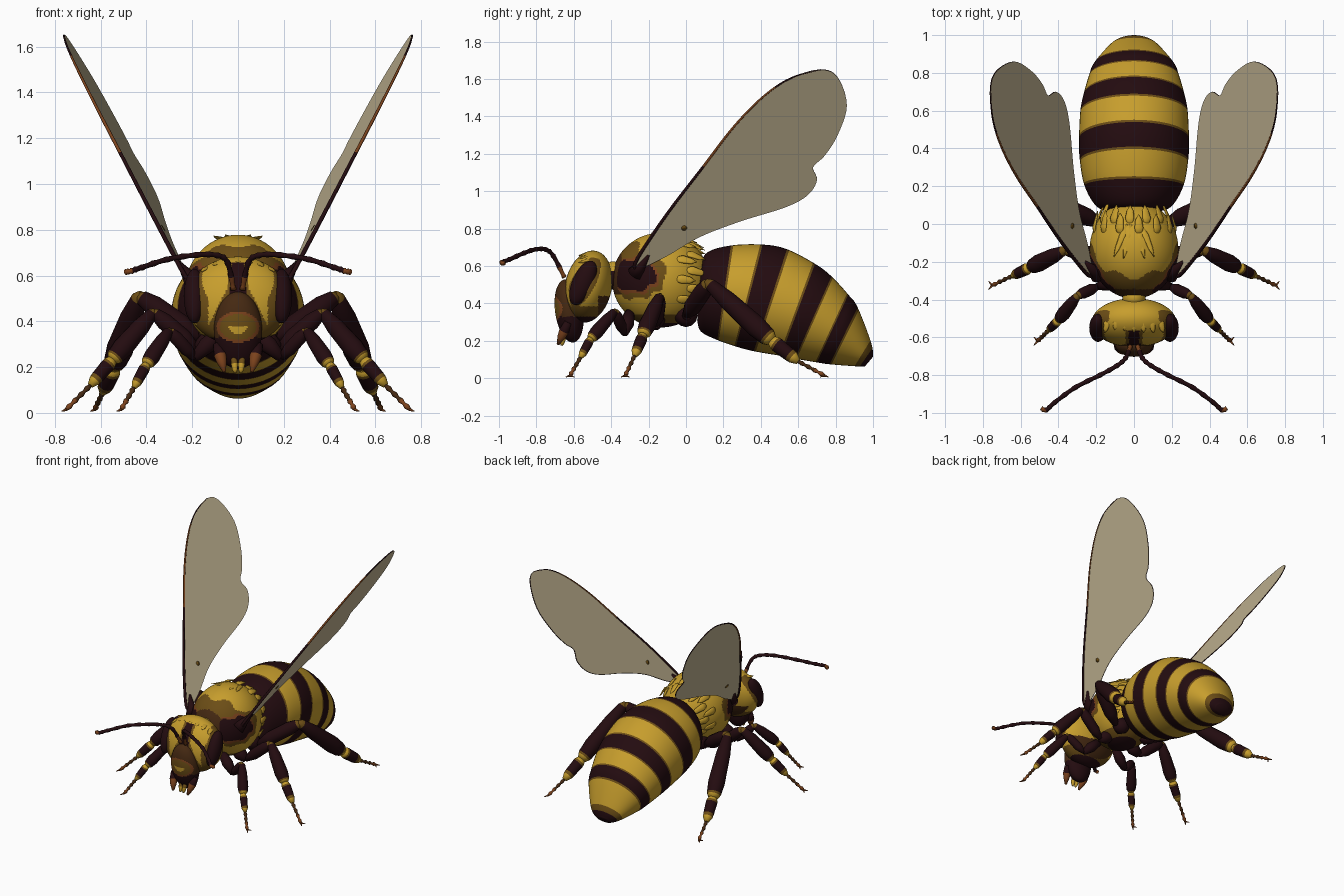
import bpy, bmesh, math, random
from mathutils import Vector, Matrix, Euler

random.seed(4)
cube = bpy.data.objects.get("Cube")
if cube:
    bpy.data.objects.remove(cube, do_unlink=True)


def material(name, r, g, b):
    m = bpy.data.materials.new(name)
    m.use_nodes = True
    m.diffuse_color = (r, g, b, 1)
    m.node_tree.nodes["Principled BSDF"].inputs["Base Color"].default_value = (r, g, b, 1)
    return m


PALETTE = [material("honey yellow", .57, .34, .026), material("dark brown", .017, .0035, .005),
           material("olive brown", .15, .075, .008), material("rust orange", .2, .055, .012),
           material("umber", .06, .022, .006), material("wing grey", .58, .49, .31)]
YELLOW, DARK, OLIVE, RUST, UMBER, WING = range(6)


def finish(name, bm, smooth=True):
    bmesh.ops.recalc_face_normals(bm, faces=bm.faces)
    mesh = bpy.data.meshes.new(name)
    bm.to_mesh(mesh)
    bm.free()
    for m in PALETTE:
        mesh.materials.append(m)
    for p in mesh.polygons:
        p.use_smooth = smooth
    obj = bpy.data.objects.new(name, mesh)
    bpy.context.collection.objects.link(obj)
    return obj


def spline(pts, n, closed=False):
    """Smooth curve through tuples of any length."""
    m = len(pts)
    get = lambda i: pts[i % m] if closed else pts[max(0, min(m - 1, i))]
    out = []
    for i in range(m if closed else m - 1):
        for k in range(n):
            t = k / n
            out.append(tuple(.5 * (2*b + (c-a)*t + (2*a - 5*b + 4*c - d)*t*t + (3*b - a - 3*c + d)*t**3)
                             for a, b, c, d in zip(get(i-1), get(i), get(i+1), get(i+2))))
    return out if closed else out + [pts[-1]]


def loft(name, rings, mats):
    """Skin rings of points; mats gives a colour for each span."""
    bm = bmesh.new()
    loops = [[bm.verts.new(p) for p in ring] for ring in rings]
    n = len(loops[0])
    for a, b, mat in zip(loops, loops[1:], mats):
        for i in range(n):
            j = (i + 1) % n
            bm.faces.new((a[i], a[j], b[j], b[i])).material_index = mat
    bm.faces.new(loops[0]).material_index = mats[0]
    bm.faces.new(loops[-1]).material_index = mats[-1]
    return finish(name, bm)


def tube(name, pts, radii, mats, sides=12, flat=1, up=None):
    pts = [Vector(p) for p in pts]
    rings = []
    for i, (p, r) in enumerate(zip(pts, radii)):
        d = (pts[min(i + 1, len(pts) - 1)] - pts[max(i - 1, 0)]).normalized()
        y = (up - up.project(d)).normalized() if up else d.to_track_quat('Z', 'Y') @ Vector((0, 1, 0))
        x = y.cross(d)
        turn = [k * math.tau / sides for k in range(sides)]
        rings.append([p + (x * math.cos(a) + y * math.sin(a) * flat) * r for a in turn])
    return loft(name, rings, mats)


def limb(name, a, b, profile, scale=1):
    """Straight limb; profile rows are (position, radius, colour of the next span)."""
    a, b = Vector(a), Vector(b)
    return tube(name, [a.lerp(b, t) for t, r, c in profile],
                [r * scale for t, r, c in profile], [c for t, r, c in profile][:-1])


def ellipsoid(name, loc, radii, tilt=0, rule=lambda p: YELLOW, seg=152):
    bm = bmesh.new()
    bmesh.ops.create_uvsphere(bm, u_segments=seg, v_segments=seg * 5 // 8, radius=1,
                              matrix=Matrix.LocRotScale(Vector(loc), Euler((math.radians(tilt), 0, 0)), Vector(radii)))
    for f in bm.faces:
        f.material_index = rule(f.calc_center_median())
    return finish(name, bm)


# Abdomen: tilted rings (top y, top z, bottom y, bottom z, half width), alternately dark and yellow
ABDOMEN = [(.07, .58, .06, .31, .12), (.11, .67, .08, .25, .2), (.24, .71, .167, .205, .262),
           (.41, .715, .267, .17, .287), (.54, .69, .362, .145, .291), (.69, .612, .507, .12, .284),
           (.778, .545, .583, .105, .268), (.868, .447, .70, .085, .238), (.918, .378, .768, .075, .212),
           (.99, .19, .91, .064, .12), (1.0, .115, .955, .062, .055)]
STEP = 12
rings = []
for yt, zt, yb, zb, w in spline(ABDOMEN, STEP):
    mid, half = Vector((0, (yt + yb) / 2, (zt + zb) / 2)), Vector((0, (yt - yb) / 2, (zt - zb) / 2))
    rings.append([mid + Vector((w * math.cos(k * math.tau / 48), 0, 0)) + half * math.sin(k * math.tau / 48)
                  for k in range(48)])
bands = []
for i in range(len(ABDOMEN) - 1):
    if i in (0, 1, 3, 5, 7):
        bands += [DARK] * STEP
    else:
        bands += [OLIVE] + [YELLOW] * (STEP - 2) + [OLIVE]
bands[-STEP:] = [OLIVE] * 3 + [DARK] * (STEP - 3)
loft("abdomen", rings, bands)


# Thorax: yellow with dark shoulders around the wing roots, an olive collar and a dark belly
def thorax_colour(p):
    shoulder = math.hypot((p.y + .275) / 1.35, p.z - .55) + .008 * math.sin(p.y * 60 + p.z * 40)
    if abs(p.x) > .1 and shoulder < .085 or p.z < .295:
        return DARK
    if abs(p.x) > .1 and shoulder < .1:
        return RUST
    if abs(p.x) > .12 and shoulder < .125 or p.z < .34:
        return OLIVE
    if p.z > .45 and p.y < -.27 + .025 * math.sin(abs(p.x) * 28 - 1.6):
        return UMBER if p.y < -.345 else OLIVE
    return YELLOW


ellipsoid("thorax", (0, -.135, .525), (.235, .26, .253), 0, thorax_colour)
ellipsoid("neck", (0, -.39, .55), (.062, .06, .075), 0, lambda p: YELLOW if p.z > .57 else DARK, 32)


# Head, face and eyes
def head_colour(p):
    if p.z < .385 or p.y > -.47 and p.z < .44:
        return DARK if p.z < .33 else UMBER if p.y > -.47 else OLIVE
    if p.y < -.54 and p.z < .655:
        if abs(p.x) < .028 + max(0, .57 - p.z) * .2:
            return DARK if p.z > .5 else UMBER
        if abs(p.x) < .045 + max(0, .55 - p.z) * .5:
            return OLIVE
    eye = math.hypot((p.y + .55 - (p.z - .51) * .45) / .07, (p.z - .51) / .14)
    return OLIVE if abs(p.x) > .13 and eye < 1 else YELLOW


def face_colour(p):
    d = math.hypot(p.x, (p.z - .375) * 1.4)
    if p.y < -.62 and d < .08:
        return YELLOW if d < .04 and p.z < .375 else OLIVE
    if p.y < -.62 and d < .094:
        return RUST
    return UMBER if p.z > .33 else DARK


ellipsoid("head", (0, -.522, .49), (.225, .125, .195), -12, head_colour)
ellipsoid("face", (0, -.625, .36), (.105, .075, .17), 8, face_colour, 104)

# Leg outlines: hip, trochanter, knee, ankle, heel, foot, thickness
LEGS = {"front": ((.08, -.3, .35), (.19, -.33, .24), (.30, -.38, .36), (.40, -.51, .21), (.455, -.565, .11),
                  (.51, -.62, .015), .035),
        "middle": ((.08, -.16, .34), (.18, -.16, .28), (.37, -.14, .44), (.55, -.23, .23), (.645, -.275, .12),
                   (.75, -.325, .015), .044),
        "hind": ((.08, .0, .34), (.17, .0, .33), (.43, .12, .51), (.545, .46, .2), (.59, .6, .09),
                 (.625, .74, .015), .056)}
HIP = [(0, .8, DARK), (.5, 1.1, DARK), (1, .6, DARK)]
FEMUR = [(0, .4, DARK), (.3, .85, DARK), (.75, .85, DARK), (.95, .6, OLIVE), (1.02, .3, OLIVE)]
TIBIA = [(-.04, .25, OLIVE), (.03, .6, DARK), (.3, .9, DARK), (.75, 1.05, DARK), (.92, .9, OLIVE),
         (.95, .8, YELLOW), (1, .55, YELLOW)]
HEEL = [(-.02, .5, YELLOW), (.12, .68, OLIVE), (.2, .72, DARK), (.68, .65, OLIVE), (.8, .6, YELLOW), (1, .3, YELLOW)]
TOES = [(k / 8, (.2, .36)[k % 2], RUST if k > 4 else UMBER) for k in range(9)]

# Wing outline in side view; the blade lies in a slanted plane
OUTLINE = [(-.27, .58), (-.26, .64), (-.1, .88), (.095, 1.135), (.26, 1.35), (.42, 1.512), (.565, 1.607), (.72, 1.65),
           (.81, 1.61), (.86, 1.46), (.81, 1.3), (.74, 1.19), (.68, 1.13), (.70, 1.06), (.65, .98),
           (.53, .915), (.29, .84), (.07, .755), (-.11, .65)]
ANTENNA = [(.02, -.65, .54), (.045, -.71, .655), (.09, -.75, .688), (.18, -.8, .69), (.31, -.865, .67),
           (.42, -.945, .635), (.465, -.985, .62), (.49, -.975, .615)]


def on_wing(side, y, z):
    return Vector((side * (.23 - .093 * (y + .25) + .591 * (z - .6)), y, z))


for s, side in ((1, "left"), (-1, "right")):
    flip = lambda p: Vector((p[0] * s, p[1], p[2]))
    ellipsoid(side + "_eye", (s * .19, -.55, .51), (.047, .058, .127), -24, lambda p: DARK, 32)

    # Antenna, jaws and tongue
    pts = spline(ANTENNA, 6)
    tube(side + "_antenna", [flip(p) for p in pts],
         [.011 + .003 * (i % 3 == 0) for i in range(len(pts))],
         [RUST if i < 3 or i > len(pts) - 8 else DARK for i in range(len(pts) - 1)], 10)
    limb(side + "_jaw", flip((.09, -.63, .3)), flip((.06, -.685, .18)),
         [(0, .02, DARK), (.4, .027, RUST), (.65, .022, RUST), (1, .007, RUST)])
    limb(side + "_tongue", flip((.018, -.65, .24)), flip((.012, -.665, .175)),
         [(0, .014, OLIVE), (.4, .015, YELLOW), (.8, .012, YELLOW), (1, .005, YELLOW)])

    # Legs with forked claws
    for name, (hip, troch, knee, ankle, heel, foot, r) in LEGS.items():
        leg = f"{side}_{name}_"
        for part, a, b, profile in (("hip", hip, troch, HIP), ("femur", troch, knee, FEMUR),
                                    ("tibia", knee, ankle, TIBIA), ("heel", ankle, heel, HEEL)):
            limb(leg + part, flip(a), flip(b), profile, r)
        limb(leg + "toes", flip(heel), flip(foot), TOES, .036)
        for k in (-1, 1):
            tip = Vector(foot) + Vector((.02, k * .022, -.008))
            limb(leg + "claw", flip(foot), flip(tip), [(0, .007, RUST), (1, .002, RUST)])

    # Wing blade with dark rim, leading vein and spot
    bm = bmesh.new()
    bm.faces.new([bm.verts.new(on_wing(s, *p)) for p in spline(OUTLINE, 5, True)]).material_index = WING
    blade = finish(side + "_wing", bm, False)
    solid = blade.modifiers.new("thickness", 'SOLIDIFY')
    solid.thickness, solid.offset = .006, 0
    solid.material_offset_rim = DARK - WING
    vein = spline(OUTLINE[:8], 5)
    tube(side + "_wing_vein", [on_wing(s, *p) for p in vein],
         [.011 - .008 * i / len(vein) for i in range(len(vein))],
         [RUST if .4 < i / len(vein) < .75 else DARK for i in range(len(vein))], 8)
    limb(side + "_wing_root", flip((.19, -.27, .56)), on_wing(s, -.2, .66),
         [(0, .045, DARK), (.4, .028, DARK), (1, .008, DARK)])
    spot = on_wing(s, -.01, .805)
    normal = Vector((s, .093, -.591)).normalized() * .0045
    limb(side + "_wing_spot", spot - normal, spot + normal, [(0, .015, OLIVE), (1, .015, OLIVE)])


# Fur: flat tapering locks lying close to the thorax and head
def lock(name, base, out, sweep, length, width):
    base, out, sweep = Vector(base), Vector(out).normalized(), Vector(sweep).normalized()
    pts = [base - out * .01, base + sweep * length * .35 + out * .004,
           base + sweep * length * .75 + out * .002, base + sweep * length + out * .004]
    tube(name, pts, [width * .5, width, width * .75, width * .1], [YELLOW] * 3, 8, .3, out)


CENTRE, SIZE = Vector((0, -.135, .525)), Vector((.235, .26, .253))
for row, y in enumerate((-.06, -.005)):
    ring = math.sqrt(1 - ((y - CENTRE.y) / SIZE.y) ** 2)
    for k in range(9):
        a = math.radians(-25 + 230 * (k + row * .5) / 8.5)
        on = Vector((ring * math.cos(a), (y - CENTRE.y) / SIZE.y, ring * math.sin(a)))
        out = Vector([n / r for n, r in zip(on, SIZE)]).normalized()
        sweep = Vector((0, 1, -.1)) - out * out.dot(Vector((0, .9, -.1)))
        lock("thorax_fur", CENTRE + on * SIZE, out, sweep, random.uniform(.11, .14), .024)
for k in (-2, -1, 1, 2):
    lock("crest_fur", (k * .018, .0, .755 - abs(k) * .004), (k * .1, .3, 1), (k * .2, -1, .13), .19, .017)
for k in range(7):
    x = (k - 3) * .045
    z = .485 + .195 * math.sqrt(1 - (x / .225) ** 2)
    lock("head_fur", (x, -.5, z - .004), (x * 3, -.3, 1), (x * 2, -1, -.3), random.uniform(.06, .085), .018)
